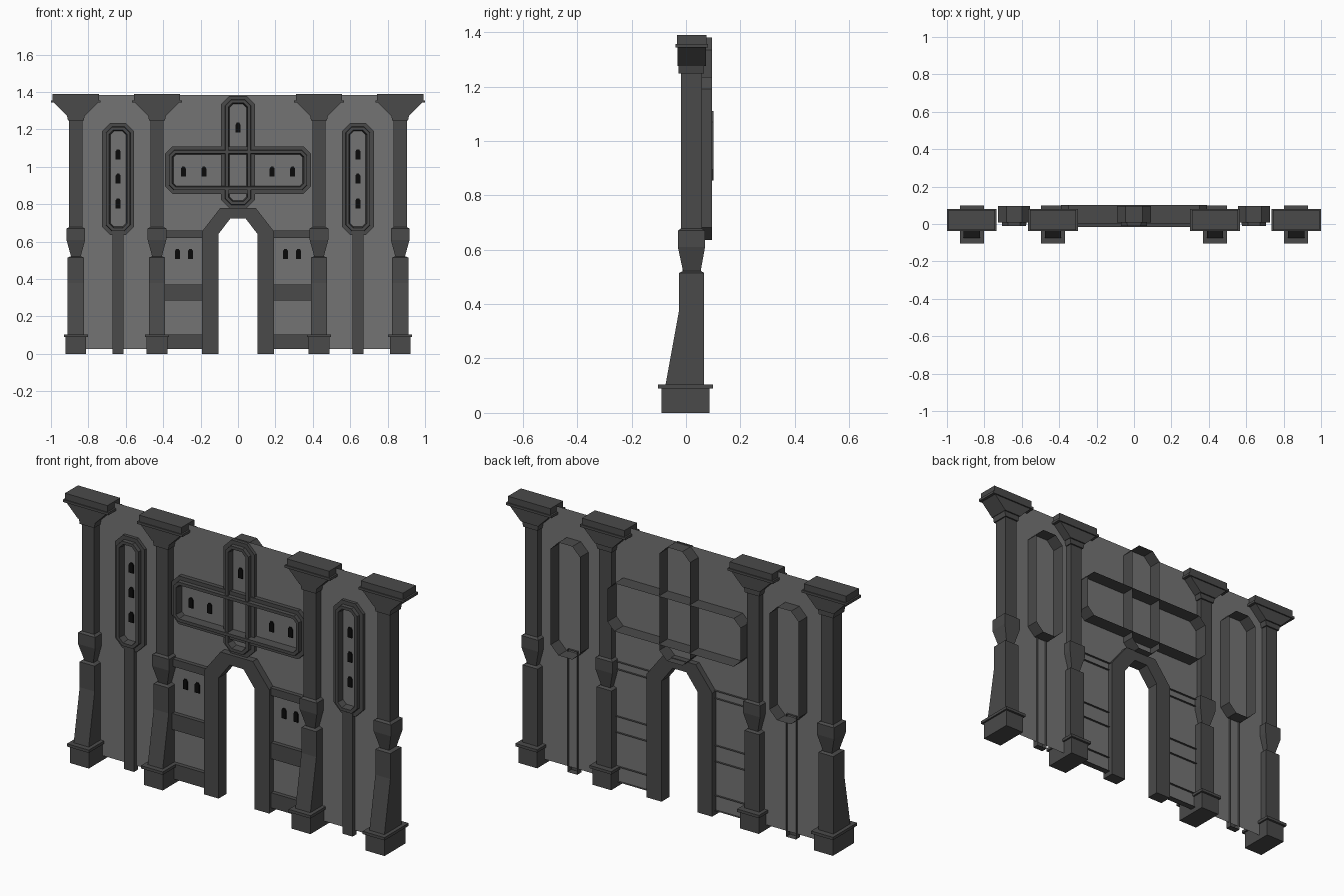
import bpy

cube = bpy.data.objects.get("Cube")
if cube:
    bpy.data.objects.remove(cube)


def material(name, rgb):
    m = bpy.data.materials.new(name)
    m.use_nodes = True
    color = (*rgb, 1)
    m.diffuse_color = color
    bsdf = m.node_tree.nodes["Principled BSDF"]
    bsdf.inputs["Base Color"].default_value = color
    bsdf.inputs["Roughness"].default_value = 0.9
    return m


LIGHT = material("light grey stone", (0.175, 0.175, 0.175))
DARK = material("dark grey stone", (0.068, 0.068, 0.068))
BLACK = material("black window", (0.003, 0.003, 0.003))


def build(name, verts, faces, mat):
    mesh = bpy.data.meshes.new(name)
    mesh.from_pydata(verts, [], faces)
    mesh.materials.append(mat)
    mesh.update()
    obj = bpy.data.objects.new(name, mesh)
    bpy.context.collection.objects.link(obj)
    return obj


def loft(name, rings, mat, caps=False, wrap_rings=False):
    """Skin a list of closed rings, with optional end caps."""
    n, count = len(rings[0]), len(rings)
    verts = [p for ring in rings for p in ring]
    faces = []
    for r in range(count - 1):
        for i in range(n):
            j = (i + 1) % n
            faces.append((r * n + i, r * n + j, (r + 1) * n + j, (r + 1) * n + i))
    if caps:
        faces.append(tuple(reversed(range(n))))
        faces.append(tuple(range((count - 1) * n, count * n)))
    return build(name, verts, faces, mat)


def octagon(cx, cz, hx, hz, c, y):
    pts = [(hx, c - hz), (hx, hz - c), (hx - c, hz), (c - hx, hz),
           (-hx, hz - c), (-hx, c - hz), (c - hx, -hz), (hx - c, -hz)]
    return [(cx + x, y, cz + z) for x, z in pts]


def frame(name, cx, z0, z1, hx, c, dy=0.0):
    """Stepped moulding in front, thin band running out behind the wall."""
    profile = [(0, 0.095), (0, 0.008), (0.02, 0.008), (0.022, -0.011),
               (0.038, -0.011), (0.044, 0.025)]
    rings = []
    for d, y in profile:
        y += dy if y > 0.05 else -dy if y < 0.02 else 0
        rings.append(octagon(cx, (z0 + z1) / 2, hx - d, (z1 - z0) / 2 - d, c - 0.58 * d, y))
    return loft(name, rings, DARK)


def channel(name, x0, x1, z0, z1, y0=0.003, y1=0.037):
    """Raised strip with an open back."""
    rings = [[(x0, y, z0), (x1, y, z0), (x1, y, z1), (x0, y, z1)] for y in (y1, y0)]
    obj = loft(name, rings, DARK)
    return build(name + "_face", rings[1], [(0, 1, 2, 3)], DARK) and obj


def arch_path(t):
    """Door outline from the opening (0) to the outer edge (1) of the surround."""
    x, z = 0.105 + 0.087 * t, 0.64 + 0.015 * t
    tx, tz = 0.04 + 0.055 * t, 0.725 + 0.055 * t
    half = [(x, 0), (x, z), (tx, tz)]
    return [(-a, b) for a, b in half] + half[::-1]


# Wall sheet with the doorway cut out
BOTTOM, TOP, WALL_Y = 0.025, 1.385, 0.025
door = [(x, max(z, BOTTOM)) for x, z in arch_path(0.5)]
outline = [(-0.87, BOTTOM)] + door + [(0.87, BOTTOM), (0.87, TOP), (-0.87, TOP)]
build("wall", [(x, WALL_Y, z) for x, z in outline], [tuple(range(len(outline)))], LIGHT)

# Door surround
rings = []
for x_in, x_out in zip(arch_path(0), arch_path(1)):
    corners = [(x_in, -0.012), (x_out, -0.012), (x_out, 0.055), (x_in, 0.055)]
    rings.append([(p[0], y, p[1]) for p, y in corners])
loft("door_surround", rings, DARK, caps=True)

# Columns: height, half width, front y, back y
COLUMN = [
    (0, 0.055, -0.09, 0.087), (0.09, 0.055, -0.09, 0.087),
    (0.09, 0.064, -0.103, 0.099), (0.105, 0.064, -0.103, 0.099),
    (0.105, 0.044, -0.075, 0.067), (0.38, 0.044, -0.025, 0.067),
    (0.515, 0.044, -0.025, 0.067), (0.522, 0.026, -0.011, 0.054),
    (0.61, 0.05, -0.03, 0.07), (0.67, 0.05, -0.03, 0.07),
    (0.678, 0.036, -0.018, 0.058), (1.247, 0.036, -0.018, 0.058),
    (1.247, 0.042, -0.027, 0.066), (1.275, 0.048, -0.027, 0.066),
    (1.275, 0.05, -0.032, 0.073), (1.343, 0.118, -0.032, 0.073),
    (1.343, 0.133, -0.038, 0.08), (1.356, 0.133, -0.038, 0.08),
    (1.356, 0.124, -0.033, 0.075), (1.39, 0.124, -0.033, 0.075),
]
for side, label in ((-1, "right"), (1, "left")):
    for cx, place in ((0.867, "outer"), (0.433, "inner")):
        c = side * cx
        rings = [[(c - h, f, z), (c + h, f, z), (c + h, b, z), (c - h, b, z)]
                 for z, h, f, b in COLUMN]
        loft(f"{label}_{place}_column", rings, DARK, caps=True)

    # Tall window frames with the strip below
    cx = side * 0.641
    frame(f"{label}_tall_frame", cx, 0.636, 1.235, 0.086, 0.045)
    channel(f"{label}_strip", cx - 0.029, cx + 0.029, 0, 0.65)

    # Cross beams between the door and the inner column
    x0, x1 = sorted((side * 0.185, side * 0.41))
    for z0, z1, part in ((0.025, 0.105, "lower"), (0.285, 0.37, "middle"), (0.62, 0.66, "upper")):
        channel(f"{label}_{part}_beam", x0, x1, z0, z1)

# Crossed frames above the door
frame("wide_frame", 0, 0.855, 1.11, 0.39, 0.04, 0.006)
frame("upright_frame", 0, 0.777, 1.38, 0.09, 0.045)

# Small arched windows
spots = [(0, 1.21)]
for s in (-1, 1):
    spots += [(s * 0.641, z) for z in (1.067, 0.937, 0.805)]
    spots += [(s * x, 0.975) for x in (0.182, 0.292)]
    spots += [(s * x, 0.535) for x in (0.254, 0.324)]
for i, (x, z) in enumerate(spots):
    shape = [(-0.013, -0.027), (0.013, -0.027), (0.013, 0.016),
             (0.006, 0.027), (-0.006, 0.027), (-0.013, 0.016)]
    rings = [[(x + a, y, z + b) for a, b in shape] for y in (0.024, 0.019)]
    loft(f"window_{i + 1}", rings, BLACK, caps=True)
